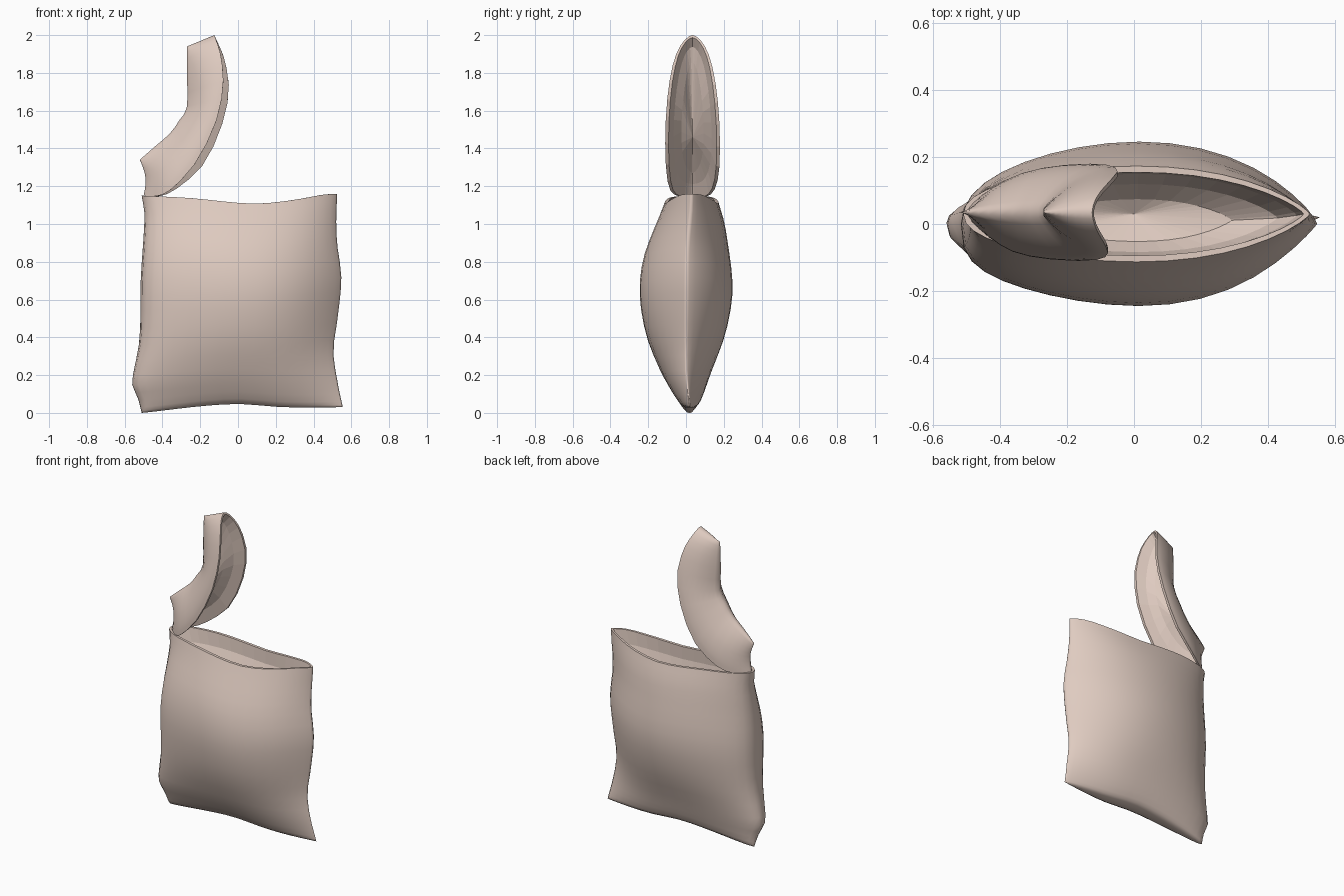
import bpy, bmesh, math
from mathutils import Vector

if "Cube" in bpy.data.objects:
    bpy.data.objects.remove(bpy.data.objects["Cube"])

N = 36
ANGLES = [2 * math.pi * i / N for i in range(N)]


def curve(points, x):
    """Smooth cubic value through (x, value) points."""
    x = min(max(x, points[0][0]), points[-1][0])
    n = len(points)

    def slope(i):
        a, b = points[max(i - 1, 0)], points[min(i + 1, n - 1)]
        return (b[1] - a[1]) / (b[0] - a[0])
    for i in range(n - 1):
        (x0, v0), (x1, v1) = points[i], points[i + 1]
        if x <= x1:
            h = x1 - x0
            t = (x - x0) / h
            return ((2*t**3 - 3*t*t + 1) * v0 + (t**3 - 2*t*t + t) * h * slope(i)
                    + (3*t*t - 2*t**3) * v1 + (t**3 - t*t) * h * slope(i + 1))


def path(points, t):
    """Smooth point along an evenly spaced list of (x, z) points, t from 0 to 1."""
    f = t * (len(points) - 1)
    return Vector([curve([(i, p[k]) for i, p in enumerate(points)], f) for k in (0, 1)])


def lens(a, power):
    s = math.sin(a)
    return math.copysign(abs(s) ** power, s) if abs(s) > 1e-6 else 0.0


def loft(name, outer, inner, centre):
    """Smooth outer skin (seamed shut at first ring), faceted lining ending in a fan."""
    bm = bmesh.new()
    rings = [[bm.verts.new(p) for p in r] for r in outer + inner]
    for k in range(len(rings) - 1):
        for i in range(N):
            j = (i + 1) % N
            f = bm.faces.new((rings[k][i], rings[k][j], rings[k + 1][j], rings[k + 1][i]))
            f.smooth = k < len(outer) - 1
    # narrow seam strip joining front to back
    r = rings[0]
    for i in range(N // 2):
        strip = [r[i], r[i + 1], r[(N - i - 1) % N], r[(N - i) % N]]
        f = bm.faces.new(list(dict.fromkeys(strip)))
        f.smooth = True
    c = bm.verts.new(centre)
    for i in range(N):
        bm.faces.new((rings[-1][i], rings[-1][(i + 1) % N], c))
    bmesh.ops.recalc_face_normals(bm, faces=bm.faces[:])
    me = bpy.data.meshes.new(name)
    bm.to_mesh(me)
    bm.free()
    ob = bpy.data.objects.new(name, me)
    bpy.context.collection.objects.link(ob)
    mat = bpy.data.materials.get("pouch") or bpy.data.materials.new("pouch")
    mat.diffuse_color = (0.74, 0.60, 0.53, 1)
    mat.use_nodes = True
    mat.node_tree.nodes["Principled BSDF"].inputs["Base Color"].default_value = mat.diffuse_color
    me.materials.append(mat)
    return ob


# Pouch body: side outlines, depth, bottom and rim heights
LEFT = [(0, -.51), (.08, -.53), (.15, -.56), (.28, -.54), (.4, -.52), (.7, -.515), (1.05, -.495), (1.15, -.51)]
RIGHT = [(0, .555), (.12, .53), (.3, .505), (.5, .53), (.7, .547), (.88, .525), (1.0, .52), (1.15, .525)]
DEPTH = [(0, .03), (.012, .05), (.05, .075), (.2, .14), (.4, .21), (.62, .245), (.8, .235), (1.0, .19), (1.15, .143)]
SHIFT = [(0, .02), (.2, 0), (.6, 0), (.85, .005), (1.05, .025), (1.15, .03)]
BOTTOM = [(-.56, .0), (-.51, .0), (-.2, .035), (0, .047), (.25, .03), (.56, .03)]
RIM = [(-.51, 1.15), (-.25, 1.137), (0, 1.112), (.12, 1.108), (.3, 1.128), (.45, 1.155), (.53, 1.16)]


def body_ring(h, wide=1.0, deep=1.0):
    l, r = curve(LEFT, h), curve(RIGHT, h)
    ring = []
    for a in ANGLES:
        u = math.cos(a)
        # front is fuller to the left, back more even
        lean = 0.3 + (0.25 * min(1, (1.15 - h) / .4) if math.sin(a) < 0 else 0)
        x = (l + r) / 2 + u * wide * (r - l) / 2
        y = curve(SHIFT, h) + curve(DEPTH, h) * deep * lens(a, 1.25 + lean * u)
        z0, z1 = curve(BOTTOM, x), curve(RIM, x)
        ring.append((x, y, z0 + (z1 - z0) * h / 1.15))
    return ring


heights = [0, .012, .03, .07, .11, .15, .2, .28, .36, .45, .54, .62, .7, .78, .86, .93, 1.0, 1.06, 1.11, 1.15]
loft("pouch_body",
     [body_ring(h) for h in heights],
     [body_ring(1.15, .965, .87), body_ring(1.06, .93, .72), body_ring(.98, .82, .52), body_ring(.92, .55, .3)],
     (0, .03, .87))

# Torn-off top flap, hinged at the left end of the rim
RIM_FRONT = [(-.50, 1.15), (-.42, 1.15), (-.34, 1.195), (-.22, 1.33), (-.12, 1.53), (-.08, 1.72), (-.09, 1.88), (-.125, 2.0)]
RIM_BACK = [(-.50, 1.15), (-.40, 1.15), (-.30, 1.205), (-.18, 1.32), (-.09, 1.51), (-.048, 1.70), (-.07, 1.87), (-.125, 2.0)]
SEAM = [(-.52, 1.34), (-.44, 1.41), (-.36, 1.48), (-.31, 1.55), (-.27, 1.62), (-.27, 1.78), (-.27, 1.94)]
FLAP_DEPTH = [(0, .145), (.2, .142), (.5, .118), (.75, .078), (.93, .035), (1, .015)]


def flap_ring(t, along=1.0, deep=1.0):
    ring = []
    for a in ANGLES:
        s = (1 + math.cos(a) * along) / 2
        side = (1 + lens(a, .5)) / 2
        rim = path(RIM_FRONT, s).lerp(path(RIM_BACK, s), side)
        p = rim.lerp(path(SEAM, s), t)
        pinch = math.sin(math.pi * t) * .02 * (1 - s) ** 4
        y = .035 + curve(FLAP_DEPTH, t) * deep * lens(a, 1.35 - .2 * math.cos(a))
        ring.append((p.x + pinch, y, p.y))
    return ring


mid = path(RIM_FRONT, .45).lerp(path(SEAM, .45), .6)
loft("torn_flap",
     [flap_ring(t) for t in (1, .93, .85, .75, .62, .5, .35, .2, .1, 0)],
     [flap_ring(0, .97, .88), flap_ring(.3, .9, .74), flap_ring(.5, .75, .5)],
     (mid.x, .035, mid.y))
